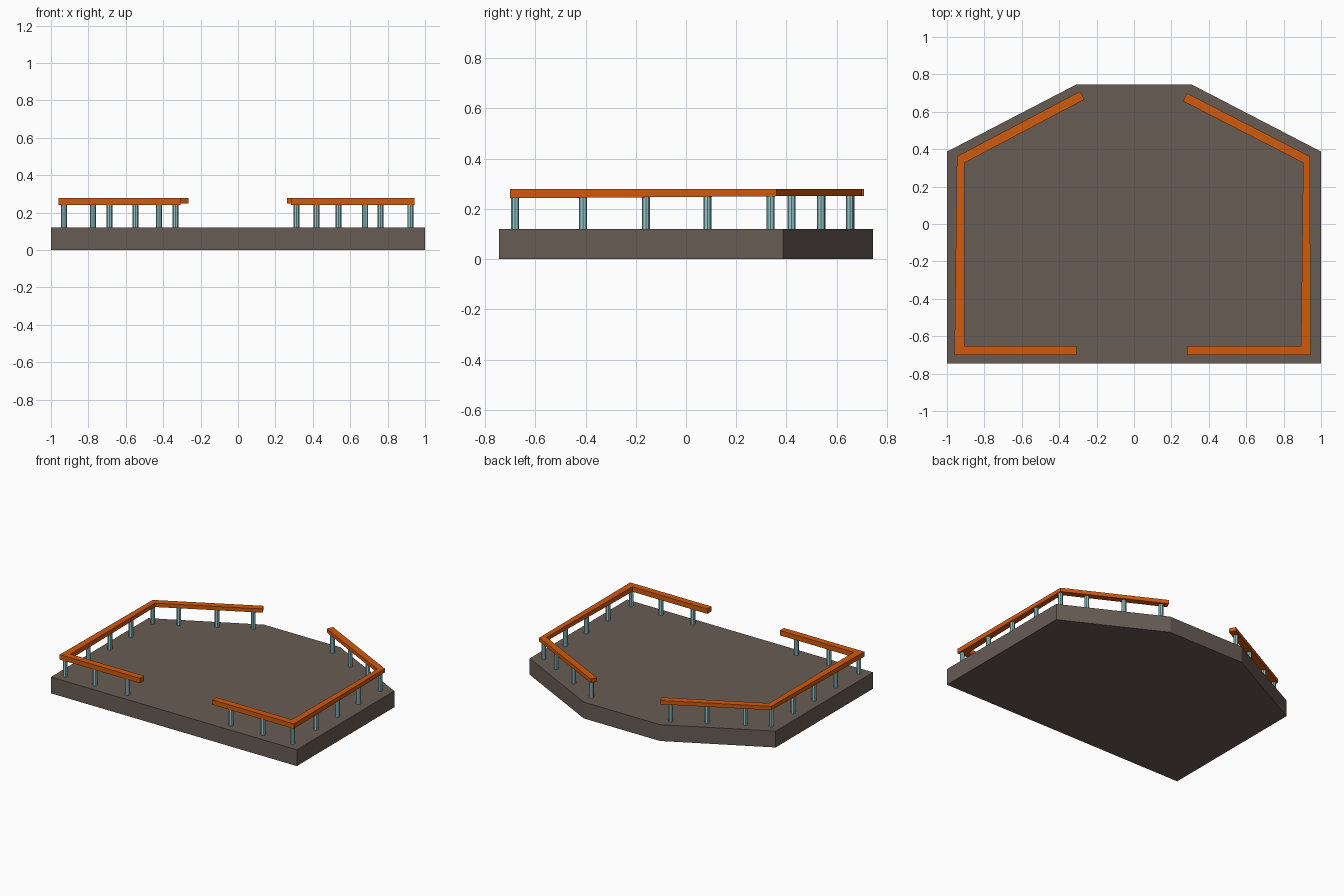
import bpy, bmesh
from mathutils import Vector

if "Cube" in bpy.data.objects:
    bpy.data.objects.remove(bpy.data.objects["Cube"])


def material(name, rgb):
    m = bpy.data.materials.new(name)
    m.diffuse_color = (*rgb, 1)
    m.use_nodes = True
    m.node_tree.nodes["Principled BSDF"].inputs["Base Color"].default_value = m.diffuse_color
    return m


STONE = material("brown stone", (0.138, 0.107, 0.091))
ORANGE = material("orange rail", (0.63, 0.10, 0.004))
TEAL = material("pale teal", (0.30, 0.58, 0.60))


def finish(bm, name, mat):
    bmesh.ops.recalc_face_normals(bm, faces=bm.faces)
    me = bpy.data.meshes.new(name)
    bm.to_mesh(me)
    bm.free()
    me.materials.append(mat)
    ob = bpy.data.objects.new(name, me)
    bpy.context.collection.objects.link(ob)
    return ob


# Deck: flat slab with chamfered back corners
bm = bmesh.new()
half = [(1, -0.745), (1, 0.387), (0.31, 0.745)]
outline = half + [(-x, y) for x, y in reversed(half)]
face = bm.faces.new([bm.verts.new((x, y, 0)) for x, y in outline])
slab = bmesh.ops.extrude_face_region(bm, geom=[face], use_keep_orig=True)
top = [g for g in slab["geom"] if isinstance(g, bmesh.types.BMVert)]
bmesh.ops.translate(bm, verts=top, vec=(0, 0, 0.12))
finish(bm, "deck", STONE)


# Handrails: rectangular section mitred through each corner, thinner at the back
def handrail(name, outer, inner):
    bm = bmesh.new()
    rings = []
    for o, i, low in zip(outer, inner, (0.242, 0.242, 0.25, 0.25)):
        rings.append([bm.verts.new((*p, z)) for p, z in
                      ((o, low), (o, 0.278), (i, 0.278), (i, low))])
    for a, b in zip(rings, rings[1:]):
        for k in range(4):
            n = (k + 1) % 4
            bm.faces.new((a[k], a[n], b[n], b[k]))
    bm.faces.new(rings[0])
    bm.faces.new(rings[-1])
    finish(bm, name, ORANGE)


handrail("left_handrail",
         [(-0.307, -0.70), (-0.96, -0.70), (-0.947, 0.361), (-0.289, 0.709)],
         [(-0.307, -0.652), (-0.906, -0.652), (-0.906, 0.327), (-0.265, 0.666)])
handrail("right_handrail",
         [(0.283, -0.70), (0.944, -0.70), (0.941, 0.361), (0.283, 0.70)],
         [(0.283, -0.652), (0.893, -0.652), (0.904, 0.327), (0.262, 0.657)])


# Posts: slim octagonal columns under the rails
def posts(name, points):
    bm = bmesh.new()
    for x, y in points:
        made = bmesh.ops.create_cone(bm, cap_ends=True, segments=8,
                                     radius1=0.016, radius2=0.016, depth=0.14)
        bmesh.ops.translate(bm, verts=made["verts"], vec=Vector((x, y, 0.185)))
    finish(bm, name, TEAL)


side_y = (-0.68, -0.41, -0.16, 0.085, 0.337)
posts("left_posts", [(-0.93, y) for y in side_y]
      + [(-0.687, -0.68), (-0.422, -0.68)]
      + [(-0.775, 0.42), (-0.548, 0.54), (-0.334, 0.655)])
posts("right_posts", [(0.921, y) for y in side_y]
      + [(0.68, -0.68), (0.42, -0.68)]
      + [(0.762, 0.42), (0.537, 0.537), (0.313, 0.652)])
